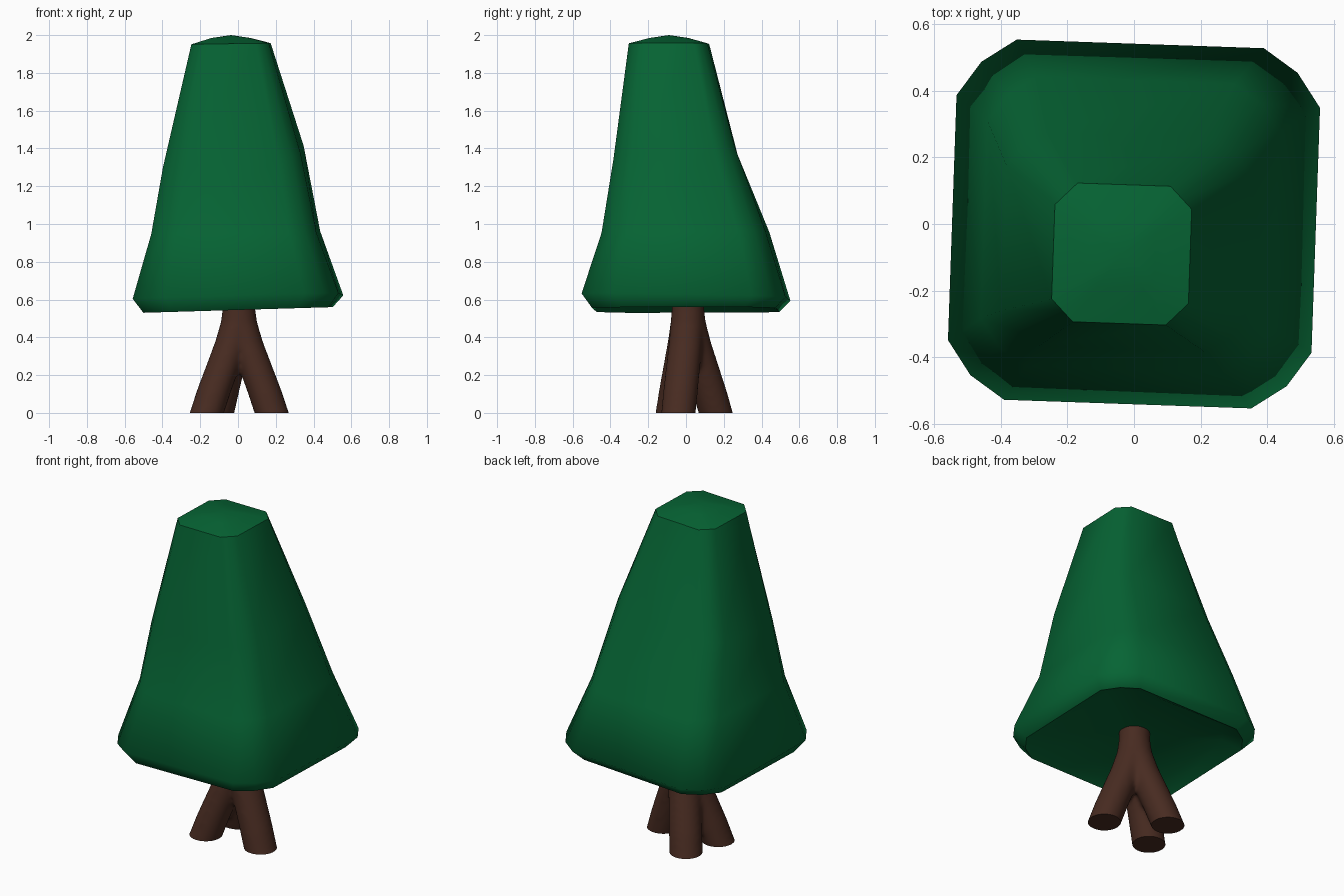
import bpy, bmesh, math

if "Cube" in bpy.data.objects:
    bpy.data.objects.remove(bpy.data.objects["Cube"])


def material(name, rgb):
    m = bpy.data.materials.new(name)
    m.diffuse_color = (*rgb, 1)
    m.use_nodes = True
    m.node_tree.nodes["Principled BSDF"].inputs["Base Color"].default_value = m.diffuse_color
    return m


def loft(bm, rings, bottom, top):
    """Skin a stack of point rings and close both ends with fans to a centre point."""
    loops = [[bm.verts.new(p) for p in ring] for ring in rings]
    n = len(loops[0])
    for a, b in zip(loops, loops[1:]):
        for i in range(n):
            j = (i + 1) % n
            bm.faces.new((a[i], a[j], b[j], b[i]))
    lo, hi = bm.verts.new(bottom), bm.verts.new(top)
    for i in range(n):
        j = (i + 1) % n
        bm.faces.new((loops[0][j], loops[0][i], lo))
        bm.faces.new((loops[-1][i], loops[-1][j], hi))
    return loops


def mark_sharp(bm, loop):
    for i, v in enumerate(loop):
        bm.edges.get((v, loop[(i + 1) % len(loop)])).smooth = False


def finish(bm, name, mat):
    bmesh.ops.recalc_face_normals(bm, faces=bm.faces)
    for f in bm.faces:
        f.smooth = True
    mesh = bpy.data.meshes.new(name)
    bm.to_mesh(mesh)
    bm.free()
    mesh.materials.append(mat)
    ob = bpy.data.objects.new(name, mesh)
    bpy.context.collection.objects.link(ob)
    return ob


def square_ring(cx, cy, hx, hy, z, tx=0, ty=0, mid=0.87):
    """Square with rounded corners, turned slightly; tx and ty tilt it."""
    c, s = math.cos(math.radians(-2)), math.sin(math.radians(-2))
    pts = []
    for k in range(4):
        for u, v in ((1, 0.68), (mid, mid), (0.68, 1)):
            for _ in range(k):
                u, v = -v, u
            x, y = u * hx, v * hy
            x, y = cx + x * c - y * s, cy + x * s + y * c
            pts.append((x, y, z + tx * x + ty * y))
    return pts


def circle_ring(x, y, z, r, n=24):
    return [(x + r * math.cos(math.tau * i / n),
             y + r * math.sin(math.tau * i / n), z) for i in range(n)]


green = material("leaf green", (0.0018, 0.127, 0.034))
brown = material("bark brown", (0.064, 0.024, 0.015))

# Foliage: tapered, leaning block with a hollowed underside and a domed cap
bm = bmesh.new()
loops = loft(bm, [
    square_ring(0, 0, 0.40, 0.40, 0.595, 0.02),
    square_ring(0, 0, 0.49, 0.485, 0.545, 0.03),
    square_ring(0, 0, 0.545, 0.54, 0.613, 0.027, -0.018),
    square_ring(-0.012, -0.003, 0.437, 0.434, 0.955, 0.01, 0.01),
    square_ring(-0.025, -0.055, 0.365, 0.32, 1.365, 0.1, 0.1),
    square_ring(-0.037, -0.09, 0.205, 0.208, 1.955, 0.015, 0, 0.84),
    square_ring(-0.037, -0.09, 0.10, 0.10, 1.985, 0.0, 0, 0.84),
], (0, 0, 0.605), (-0.037, -0.09, 2.0))
mark_sharp(bm, loops[1])
mark_sharp(bm, loops[5])
finish(bm, "foliage", green)

# Trunk: three splayed legs, running below the ground until they are trimmed
bm = bmesh.new()
for fx, fy in ((-0.165, -0.07), (-0.11, 0.157), (0.178, -0.04)):
    rings = []
    for t, z, r in ((1.3, -0.12, 0.092), (1, 0, 0.092), (0.77, 0.12, 0.092),
                    (0.49, 0.25, 0.091), (0.23, 0.37, 0.09), (0.05, 0.48, 0.088),
                    (0, 0.56, 0.086), (0, 0.68, 0.086)):
        rings.append(circle_ring(0.005 + t * (fx - 0.005), 0.01 + t * (fy - 0.01), z, r))
    loft(bm, rings, (fx * 1.3, fy * 1.3, -0.12), (0.005, 0.01, 0.68))
trunk = finish(bm, "trunk", brown)

# Melt the legs together into soft forks
remesh = trunk.modifiers.new("melt", 'REMESH')
remesh.mode = 'VOXEL'
remesh.voxel_size = 0.012
soften = trunk.modifiers.new("soften", 'SMOOTH')
soften.factor = 0.5
soften.iterations = 14
bpy.context.view_layer.update()
melted = trunk.evaluated_get(bpy.context.evaluated_depsgraph_get())
bm = bmesh.new()
bm.from_mesh(melted.to_mesh())
melted.to_mesh_clear()
trunk.modifiers.clear()

# Trim the feet flat on the ground and the top inside the foliage
for z, up in ((0, -1), (0.63, 1)):
    geom = bm.verts[:] + bm.edges[:] + bm.faces[:]
    cut = bmesh.ops.bisect_plane(bm, geom=geom, plane_co=(0, 0, z),
                                 plane_no=(0, 0, up), clear_outer=True)
    rim = [e for e in cut["geom_cut"] if isinstance(e, bmesh.types.BMEdge)]
    bmesh.ops.holes_fill(bm, edges=rim, sides=0)
    for e in rim:
        e.smooth = False
for f in bm.faces:
    f.smooth = True
bm.to_mesh(trunk.data)
bm.free()
